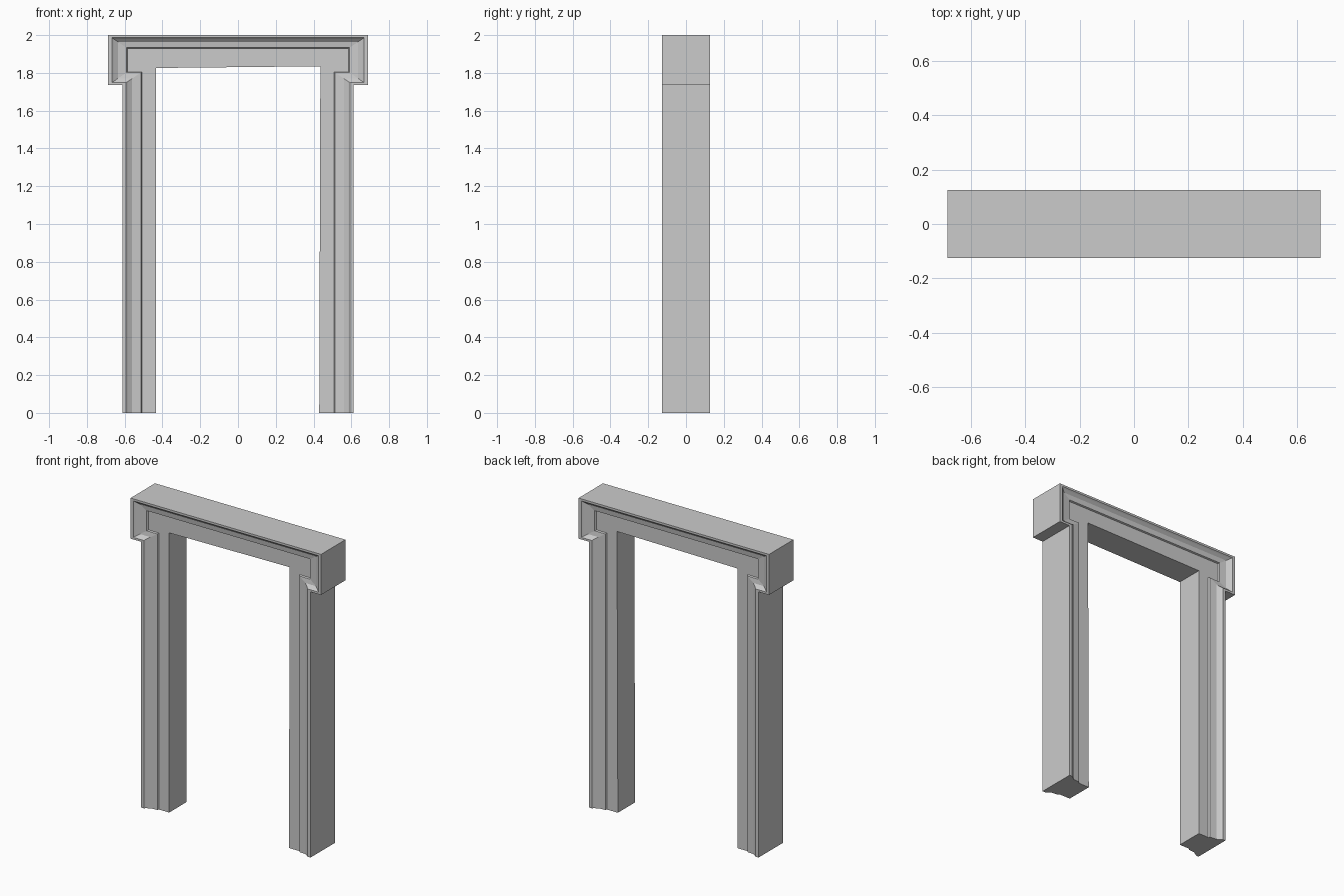
import bpy, bmesh

if "Cube" in bpy.data.objects:
    bpy.data.objects.remove(bpy.data.objects["Cube"])

# Moulding section: (inward offset from outer edge, depth from centre plane)
PROFILE = [(0, .126), (.02, .126), (.03, .118), (.052, .104), (.098, .099), (.104, .089)]
FASCIA_Y = .089
INNER = [(.43, 0), (.436, 1.835), (-.435, 1.826), (-.435, 0)]


def eared_path(d):
    """Outline of the eared surround, moved inward by d."""
    v = d * .68
    half = [(.612 - d, 0), (.612 - d, 1.735 + v), (.688 - d, 1.735 + v), (.688 - d, 2 - v)]
    return half + [(-x, z) for x, z in reversed(half)]


bm = bmesh.new()


def add_side(sign):
    """Moulded face of one side; returns its vertex loops."""
    loops = [[bm.verts.new((x, sign * y, z)) for x, z in eared_path(d)] for d, y in PROFILE]
    for a, b in zip(loops, loops[1:]):
        for i in range(7):
            bm.faces.new((a[i], a[i + 1], b[i + 1], b[i]))
    inner = [bm.verts.new((x, sign * FASCIA_Y, z)) for x, z in INNER]
    bm.faces.new(loops[-1] + inner[::-1])
    return loops + [inner]


front, back = add_side(-1), add_side(1)

# Outer sides and opening reveal
for k in (0, -1):
    f, b = front[k], back[k]
    for i in range(len(f) - 1):
        bm.faces.new((f[i], f[i + 1], b[i + 1], b[i]))

# Undersides of the two legs
for end in (0, -1):
    bm.faces.new([l[end] for l in front] + [l[end] for l in reversed(back)])

bmesh.ops.recalc_face_normals(bm, faces=bm.faces)
mesh = bpy.data.meshes.new("door_surround")
bm.to_mesh(mesh)
bm.free()
surround = bpy.data.objects.new("door_surround", mesh)
bpy.context.collection.objects.link(surround)
